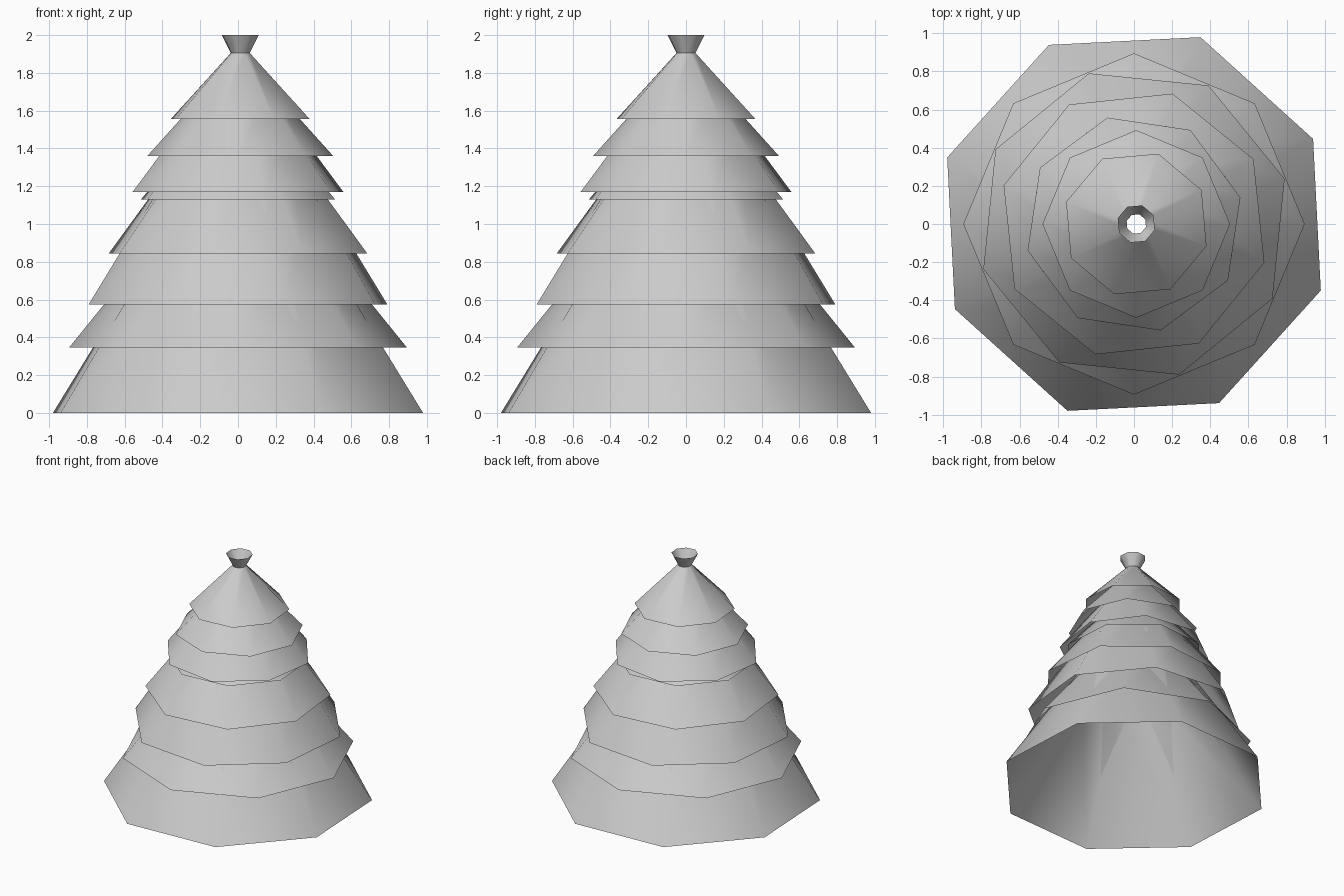
import bpy
import math

cube = bpy.data.objects.get("Cube")
if cube:
    bpy.data.objects.remove(cube, do_unlink=True)

# One plain grey for the whole tree
grey = bpy.data.materials.new("light grey")
grey.use_nodes = True
colour = (0.6, 0.6, 0.6, 1)
grey.diffuse_color = colour
grey.node_tree.nodes["Principled BSDF"].inputs["Base Color"].default_value = colour

SIDES = 8


def skirt(name, rings, phase, x=0.0):
    """Open eight-sided shell through (radius, height) rings."""
    verts, faces = [], []
    for radius, z in rings:
        for i in range(SIDES):
            a = math.radians(phase) + math.tau * i / SIDES
            verts.append((x + radius * math.cos(a), radius * math.sin(a), z))
    for r in range(len(rings) - 1):
        for i in range(SIDES):
            j = (i + 1) % SIDES
            low, high = r * SIDES, (r + 1) * SIDES
            faces.append((low + i, low + j, high + j, high + i))
    mesh = bpy.data.meshes.new(name)
    mesh.from_pydata(verts, [], faces)
    mesh.materials.append(grey)
    obj = bpy.data.objects.new(name, mesh)
    bpy.context.collection.objects.link(obj)
    bpy.ops.object.select_all(action="DESELECT")
    obj.select_set(True)
    bpy.context.view_layer.objects.active = obj
    bpy.ops.object.shade_smooth_by_angle(angle=math.radians(50))
    return obj


# Branch tiers: rim radius, rim height, inward slope, top height, turn, x offset
tiers = [
    (1.04, 0.0, 0.65, 0.95, 25.4, 0),
    (0.895, 0.345, 0.81, 0.95, 0, 0),
    (0.825, 0.575, 0.635, 1.13, 16.7, 0),
    (0.713, 0.845, 0.76, 1.4, 28.5, 0),
    (0.54, 1.13, 0.87, 1.4, 27.2, 0),
    (0.575, 1.17, 0.765, 1.5, 14, 0),
    (0.492, 1.36, 0.9, 1.7, 0, 0.012),
]
for n, (radius, z, slope, top, turn, x) in enumerate(tiers, 1):
    skirt(f"branch_tier_{n}", [(radius, z), (radius - slope * (top - z), top)], turn, x)

# Top tier narrows to a neck, then flares into the open tip
skirt("top_tier_and_tip", [(0.386, 1.555), (0.053, 1.905), (0.102, 2.0)], 27.5, 0.012)
